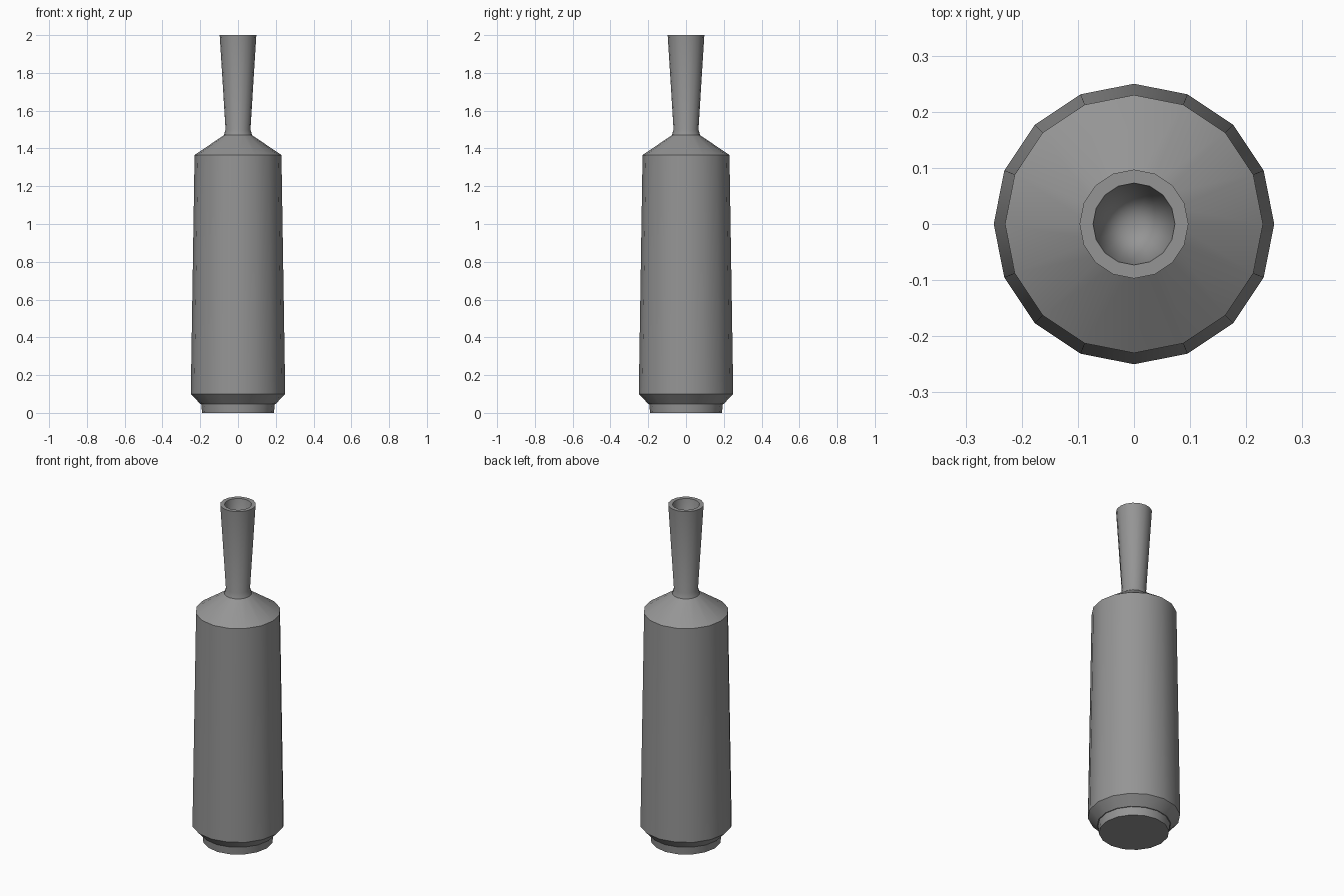
import bpy
import bmesh
from math import cos, sin, pi, radians

SIDES = 16

if "Cube" in bpy.data.objects:
    bpy.data.objects.remove(bpy.data.objects["Cube"])

# Plain grey glaze
grey = bpy.data.materials.new("mid_grey")
grey.use_nodes = True
colour = (0.3, 0.3, 0.3, 1)
grey.diffuse_color = colour
grey.node_tree.nodes["Principled BSDF"].inputs["Base Color"].default_value = colour


def lathe(name, profile):
    """Revolve (radius, height) points; radius 0 closes to a point."""
    bm = bmesh.new()
    rings = []
    for r, z in profile:
        count = SIDES if r else 1
        rings.append([bm.verts.new((r * cos(2 * pi * i / SIDES),
                                    r * sin(2 * pi * i / SIDES), z))
                      for i in range(count)])
    for a, b in zip(rings, rings[1:]):
        for i in range(SIDES):
            j = (i + 1) % SIDES
            corners = [a[i % len(a)], a[j % len(a)], b[j % len(b)], b[i % len(b)]]
            bm.faces.new(list(dict.fromkeys(corners)))
    mesh = bpy.data.meshes.new(name)
    bmesh.ops.recalc_face_normals(bm, faces=bm.faces)
    bm.to_mesh(mesh)
    bm.free()
    mesh.materials.append(grey)
    obj = bpy.data.objects.new(name, mesh)
    bpy.context.collection.objects.link(obj)
    bpy.ops.object.select_all(action='DESELECT')
    obj.select_set(True)
    bpy.context.view_layer.objects.active = obj
    bpy.ops.object.shade_smooth_by_angle(angle=radians(30))
    return obj


# One continuous shell: foot, body, shoulder, neck, rim and hollow mouth
lathe("bottle", [
    (0, 0), (0.19, 0), (0.195, 0.048),           # foot
    (0.2, 0.048), (0.25, 0.1), (0.23, 1.365),    # body
    (0.075, 1.47), (0.066, 1.5),                 # shoulder and neck base
    (0.097, 2), (0.073, 2), (0, 1.5),            # neck, rim, mouth
])
